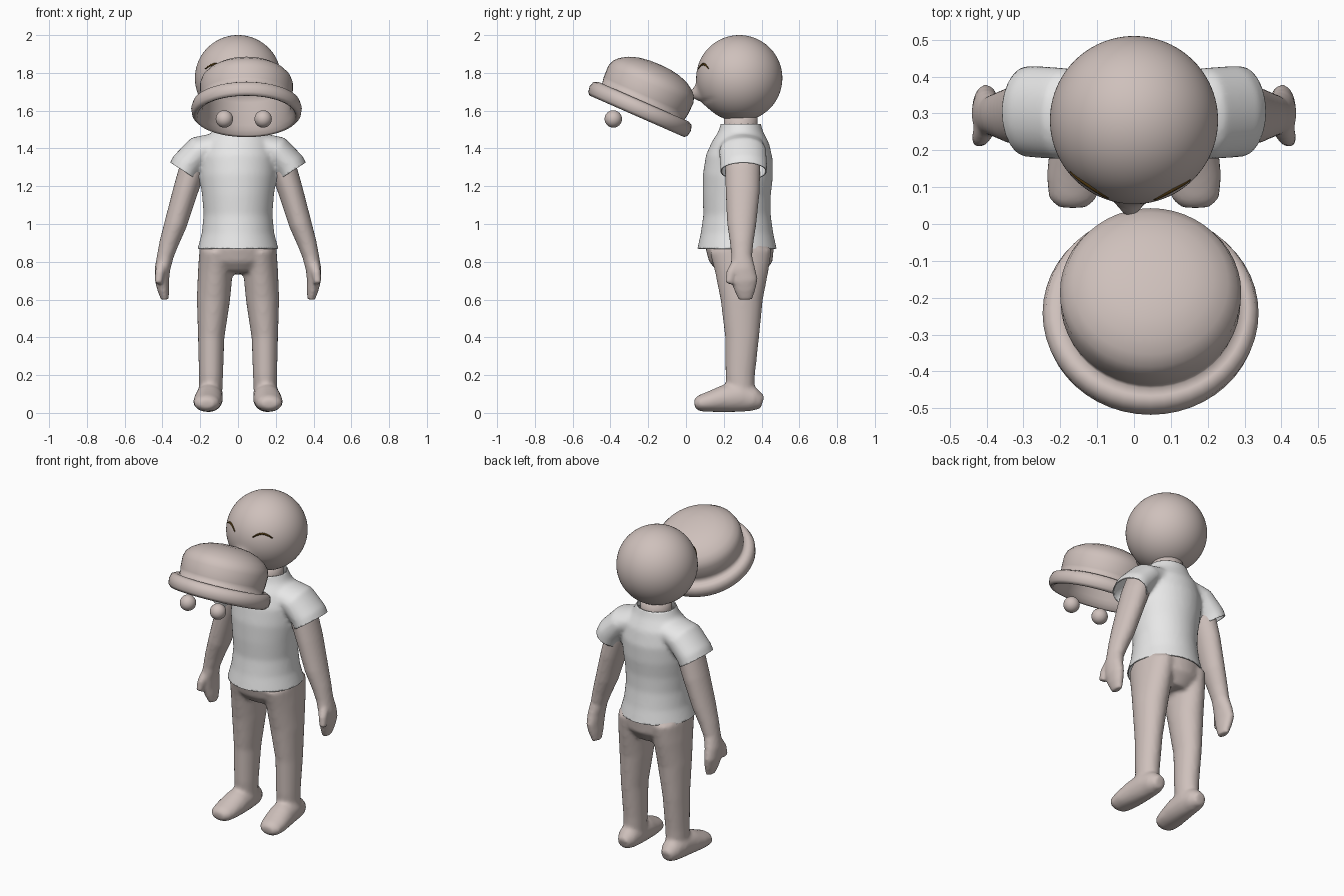
import bpy, bmesh, math
from mathutils import Vector

cube = bpy.data.objects.get("Cube")
if cube:
    bpy.data.objects.remove(cube, do_unlink=True)


def material(name, rgb):
    mat = bpy.data.materials.new(name)
    mat.use_nodes = True
    mat.diffuse_color = (*rgb, 1)
    bsdf = mat.node_tree.nodes["Principled BSDF"]
    bsdf.inputs["Base Color"].default_value = (*rgb, 1)
    bsdf.inputs["Roughness"].default_value = 0.8
    return mat


CLAY = material("warm clay", (0.62, 0.53, 0.50))
WHITE = material("shirt white", (0.8, 0.8, 0.8))
BROWN = material("dark brown", (0.07, 0.035, 0.005))


def finish(name, bm, mat):
    mesh = bpy.data.meshes.new(name)
    bmesh.ops.recalc_face_normals(bm, faces=bm.faces)
    bm.to_mesh(mesh)
    bm.free()
    mesh.materials.append(mat)
    mesh.shade_smooth()
    obj = bpy.data.objects.new(name, mesh)
    bpy.context.collection.objects.link(obj)
    return obj


def loft(bm, sections, side=1, sides=32):
    """Capped tube through (x, y, z, width radius, depth radius) sections."""
    pts = [Vector((side * s[0], s[1], s[2])) for s in sections]
    rings = []
    for i, (p, s) in enumerate(zip(pts, sections)):
        t = (pts[min(i + 1, len(pts) - 1)] - pts[max(i - 1, 0)]).normalized()
        if abs(t.y) > 0.7:
            u = Vector((1, 0, 0))
        else:
            u = Vector((0, 1, 0)).cross(t).normalized()
        v = t.cross(u).normalized()
        ring = []
        for k in range(sides):
            a = math.tau * k / sides
            ring.append(bm.verts.new(p + u * s[3] * math.cos(a) + v * s[4] * math.sin(a)))
        rings.append(ring)
    new = [bm.faces.new(rings[0]), bm.faces.new(rings[-1][::-1])]
    for a, b in zip(rings, rings[1:]):
        for k in range(sides):
            n = (k + 1) % sides
            new.append(bm.faces.new((a[k], b[k], b[n], a[n])))
    bmesh.ops.recalc_face_normals(bm, faces=new)


def fuse(bm, voxel=0.012, smooth=6):
    """Merge overlapping volumes into one smooth skin, returned as a bmesh."""
    obj = finish("fuse_helper", bm, CLAY)
    rm = obj.modifiers.new("merge", "REMESH")
    rm.mode, rm.voxel_size = "VOXEL", voxel
    sm = obj.modifiers.new("soften", "SMOOTH")
    sm.factor, sm.iterations = 0.5, smooth
    dg = bpy.context.evaluated_depsgraph_get()
    mesh = bpy.data.meshes.new_from_object(obj.evaluated_get(dg))
    out = bmesh.new()
    out.from_mesh(mesh)
    bpy.data.objects.remove(obj, do_unlink=True)
    bpy.data.meshes.remove(mesh)
    return out


# Legs, hips and feet
bm = bmesh.new()
loft(bm, [(0, .285, .74, .13, .12), (0, .29, .80, .195, .168),
          (0, .285, .88, .205, .182), (0, .28, 1.0, .165, .15)])
for s in (1, -1):
    loft(bm, [(.112, .29, .86, .092, .165), (.12, .295, .75, .092, .142),
              (.13, .295, .6, .088, .112), (.142, .297, .4, .070, .09),
              (.143, .287, .2, .064, .078), (.145, .29, .07, .06, .07)], s)
    loft(bm, [(.166, .045, .045, .04, .025), (.166, .07, .05, .066, .043),
              (.162, .13, .06, .076, .056), (.155, .2, .075, .075, .072),
              (.15, .29, .085, .07, .08), (.148, .36, .07, .06, .062),
              (.148, .405, .055, .035, .035)], s)
finish("legs", fuse(bm), CLAY)

# Arms with mitten hands and thumbs
for s, label in ((1, "left"), (-1, "right")):
    bm = bmesh.new()
    loft(bm, [(.20, .30, 1.40, .07, .09), (.245, .30, 1.28, .07, .093),
              (.28, .30, 1.17, .066, .09), (.33, .295, 1.0, .06, .077),
              (.365, .295, .9, .051, .062), (.385, .295, .83, .044, .055),
              (.40, .30, .76, .041, .066), (.402, .31, .70, .037, .07),
              (.395, .312, .65, .031, .056), (.387, .315, .60, .02, .036)], s)
    loft(bm, [(.40, .27, .79, .03, .03), (.414, .24, .74, .026, .028),
              (.422, .227, .685, .019, .021)], s, 16)
    finish(label + "_arm", fuse(bm, .009, 5), CLAY)

# Shirt: torso and sleeves fused, then trimmed at hem, collar and cuffs
bm = bmesh.new()
torso = [(.80, .27, .228, .222), (.87, .27, .214, .21), (.95, .27, .192, .192),
         (1.05, .27, .182, .178), (1.15, .268, .19, .18), (1.25, .274, .203, .185),
         (1.35, .283, .205, .178), (1.43, .29, .185, .152), (1.49, .29, .135, .118),
         (1.57, .29, .095, .095)]
loft(bm, [(0, cy, z, rx, ry) for z, cy, rx, ry in torso], sides=48)
for s in (1, -1):
    loft(bm, [(.08, .295, 1.43, .06, .11), (.2, .30, 1.385, .086, .125),
              (.27, .305, 1.31, .088, .125), (.325, .305, 1.2, .084, .122)], s)
bm = fuse(bm, .012, 7)


def trim(point, normal, keep_out=lambda c: True):
    faces = [f for f in bm.faces if keep_out(f.calc_center_median())]
    geom = faces + list({e for f in faces for e in f.edges}) + list({v for f in faces for v in f.verts})
    bmesh.ops.bisect_plane(bm, geom=geom, plane_co=point, plane_no=normal)
    n, p = Vector(normal), Vector(point)
    gone = []
    for f in bm.faces:
        c = f.calc_center_median()
        if keep_out(c) and (c - p).dot(n) > 0:
            gone.append(f)
    bmesh.ops.delete(bm, geom=gone, context="FACES")


trim((0, 0, .87), (0, 0, -1))
trim((0, 0, 1.53), (0, 0, 1))
for s in (1, -1):
    trim((s * .28, 0, 1.275), (s * .54, 0, -.84),
         lambda c, s=s: c.x * s > .205 and c.z > 1.08)
shirt = finish("shirt", bm, WHITE)
rim = shirt.modifiers.new("cloth", "SOLIDIFY")
rim.thickness, rim.offset = 0.006, -1

# Neck
bm = bmesh.new()
loft(bm, [(0, .29, 1.42, .09, .09), (0, .29, 1.6, .088, .088)])
finish("neck", bm, CLAY)

# Head with a pulled-out nose and a shallow smile crease
HEAD, R = Vector((0, .282, 1.772)), .228
bm = bmesh.new()
bmesh.ops.create_uvsphere(bm, u_segments=96, v_segments=64, radius=R)
for v in bm.verts:
    x, y, z = v.co
    if y < 0:
        nose = math.exp(-((x + .012) ** 2 + (z + .088) ** 2) / (2 * .027 ** 2))
        v.co.y -= .052 * nose
        line = -.125 + .9 * x * x
        if abs(x) < .17:
            v.co *= 1 - .02 * math.exp(-((z - line) / .008) ** 2) * (1 - (x / .17) ** 2)
    v.co += HEAD
finish("head", bm, CLAY)

# Closed eyes: thin arched strokes lying on the head
for label, x0, x1 in (("right", -.172, -.07), ("left", .055, .152)):
    bm = bmesh.new()
    stroke = []
    for i in range(13):
        f = i / 12
        x = x0 + (x1 - x0) * f
        z = 1.822 + .024 * math.sin(math.pi * f)
        y = HEAD.y - math.sqrt(R * R - x * x - (z - HEAD.z) ** 2)
        r = .003 + .003 * math.sin(math.pi * f)
        stroke.append((x, y, z, r, r))
    loft(bm, stroke, sides=8)
    finish(label + "_eye", bm, BROWN)

# Tilted hat: one hollow turned profile with a rolled brim
profile = [(0, .30), (.06, .298), (.12, .288), (.17, .27), (.21, .245), (.235, .218),
           (.246, .185), (.244, .12), (.237, .078), (.262, .085), (.284, .074),
           (.293, .045), (.288, .015), (.274, 0), (.259, .005), (.25, .03),
           (.232, .05), (.23, .18), (.2, .225), (.1, .272), (0, .285)]
bm = bmesh.new()
verts = [bm.verts.new((r, 0, h)) for r, h in profile]
edges = [bm.edges.new(pair) for pair in zip(verts, verts[1:])]
bmesh.ops.spin(bm, geom=verts + edges, cent=(0, 0, 0), axis=(0, 0, 1),
               angle=math.tau, steps=48, use_duplicate=False)
bmesh.ops.remove_doubles(bm, verts=bm.verts, dist=.0005)
hat = finish("hat", bm, CLAY)
hat.location = (.045, -.26, 1.57)
hat.rotation_euler.x = math.radians(-23.7)

# Two small balls below the hat
for label, x in (("right", -.072), ("left", .133)):
    bm = bmesh.new()
    bmesh.ops.create_uvsphere(bm, u_segments=32, v_segments=16, radius=.046)
    ball = finish(label + "_ball", bm, CLAY)
    ball.location = (x, -.385, 1.556)
